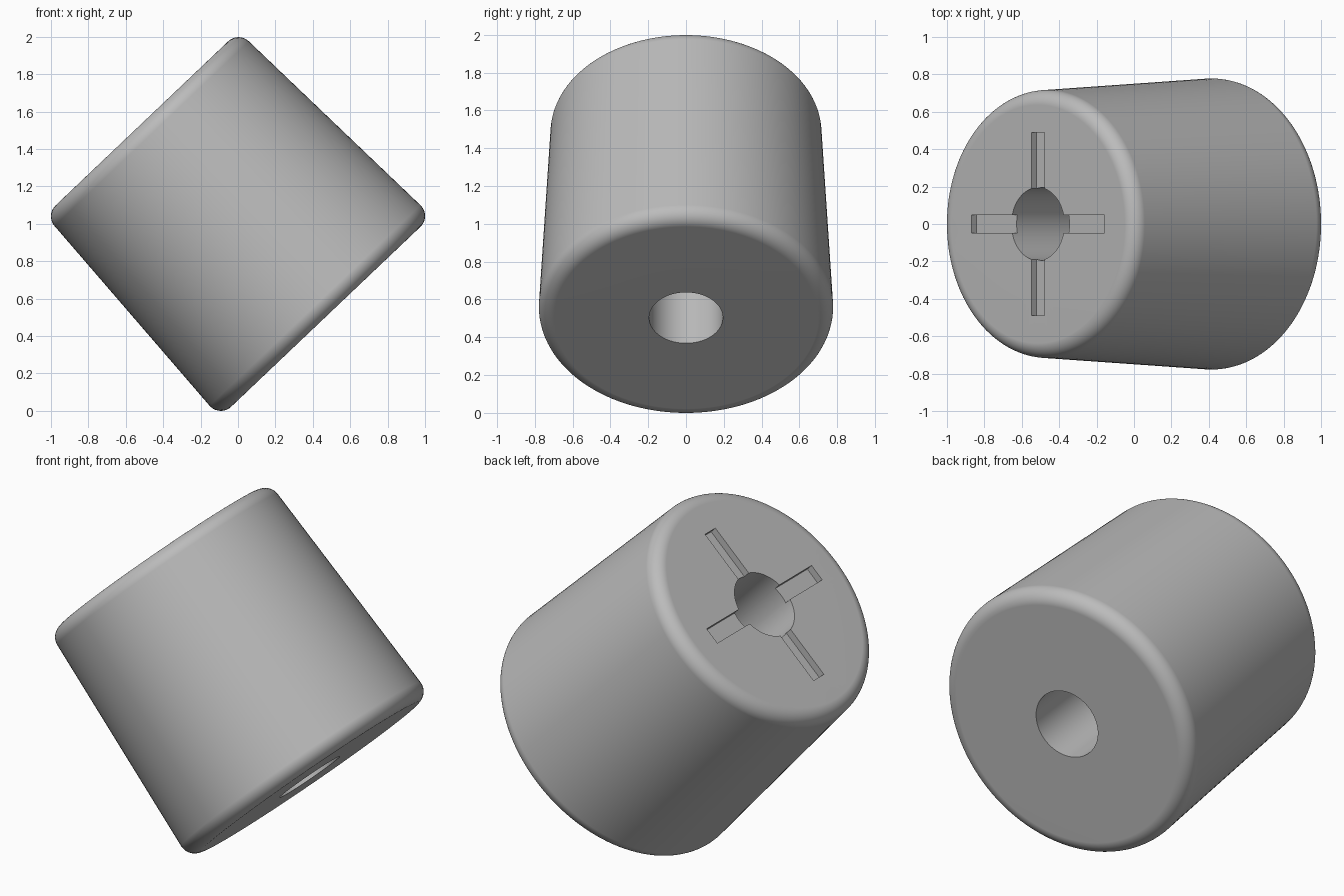
import bpy, bmesh, math
from mathutils import Matrix, Vector

cube = bpy.data.objects.get("Cube")
if cube:
    bpy.data.objects.remove(cube, do_unlink=True)

HEIGHT, R_BASE, R_TOP = 1.427, 0.782, 0.713
FILLET, BORE = 0.08, 0.195
SLOT_LEN, SLOT_WIDTH, SLOT_DEPTH = 0.98, 0.096, 0.04
TILT = math.radians(-43.55)
SEGMENTS = 128

grey = bpy.data.materials.new("plain grey")
grey.use_nodes = True
colour = (0.5, 0.5, 0.5, 1)
grey.diffuse_color = colour
grey.node_tree.nodes["Principled BSDF"].inputs["Base Color"].default_value = colour


def add_object(name, bm):
    bmesh.ops.recalc_face_normals(bm, faces=bm.faces)
    mesh = bpy.data.meshes.new(name)
    bm.to_mesh(mesh)
    bm.free()
    mesh.materials.append(grey)
    obj = bpy.data.objects.new(name, mesh)
    bpy.context.collection.objects.link(obj)
    return obj


def rounded(z_edge, radius, inward, start, end, steps=10):
    """Fillet arc tangent to the flat end and the tapered side."""
    taper = math.atan((R_BASE - R_TOP) / HEIGHT)
    zc = z_edge + inward * FILLET
    side = radius - inward * math.tan(taper) * FILLET
    rc = side - FILLET / math.cos(taper)
    return [(rc + FILLET * math.cos(a), zc + FILLET * math.sin(a))
            for a in (start + (end - start) * i / steps for i in range(steps + 1))]


# Tapered body with rounded rims and a through bore, lathed from one closed profile
taper = math.atan((R_BASE - R_TOP) / HEIGHT)
profile = [(BORE, 0)]
profile += rounded(0, R_BASE, 1, -math.pi / 2, taper)
profile += rounded(HEIGHT, R_TOP, -1, taper, math.pi / 2)
profile += [(BORE, HEIGHT)]
bm = bmesh.new()
ring = [bm.verts.new((r, 0, z)) for r, z in profile]
edges = [bm.edges.new((ring[i], ring[(i + 1) % len(ring)])) for i in range(len(ring))]
bmesh.ops.spin(bm, geom=ring + edges, cent=(0, 0, 0), axis=(0, 0, 1),
               angle=2 * math.pi, steps=SEGMENTS, use_duplicate=False)
bmesh.ops.remove_doubles(bm, verts=bm.verts, dist=1e-5)
body = add_object("tapered_body", bm)

# Shallow cross slots cut into the small end
bpy.context.view_layer.objects.active = body
body.select_set(True)
for name, size in (("slot_cutter_long", (SLOT_LEN, SLOT_WIDTH)),
                   ("slot_cutter_cross", (SLOT_WIDTH, SLOT_LEN))):
    bm = bmesh.new()
    bmesh.ops.create_cube(bm, size=1, matrix=Matrix.Translation((0, 0, HEIGHT))
                          @ Matrix.Diagonal((*size, 2 * SLOT_DEPTH, 1)))
    cutter = add_object(name, bm)
    cutter.hide_render = True
    mod = body.modifiers.new(name, 'BOOLEAN')
    mod.operation = 'DIFFERENCE'
    mod.solver = 'EXACT'
    mod.object = cutter
    bpy.ops.object.modifier_apply(modifier=mod.name)
    bpy.data.objects.remove(cutter, do_unlink=True)

# Lean the body over and rest it on its lower rim
body.data.transform(Matrix.Rotation(TILT, 4, 'Y'))
points = [v.co for v in body.data.vertices]
mid_x = (min(p.x for p in points) + max(p.x for p in points)) / 2
low_z = min(p.z for p in points)
body.data.transform(Matrix.Translation(Vector((-mid_x, 0, -low_z))))

bpy.ops.object.shade_smooth_by_angle(angle=math.radians(30))
normals = body.modifiers.new("clean_shading", 'WEIGHTED_NORMAL')
normals.keep_sharp = True
